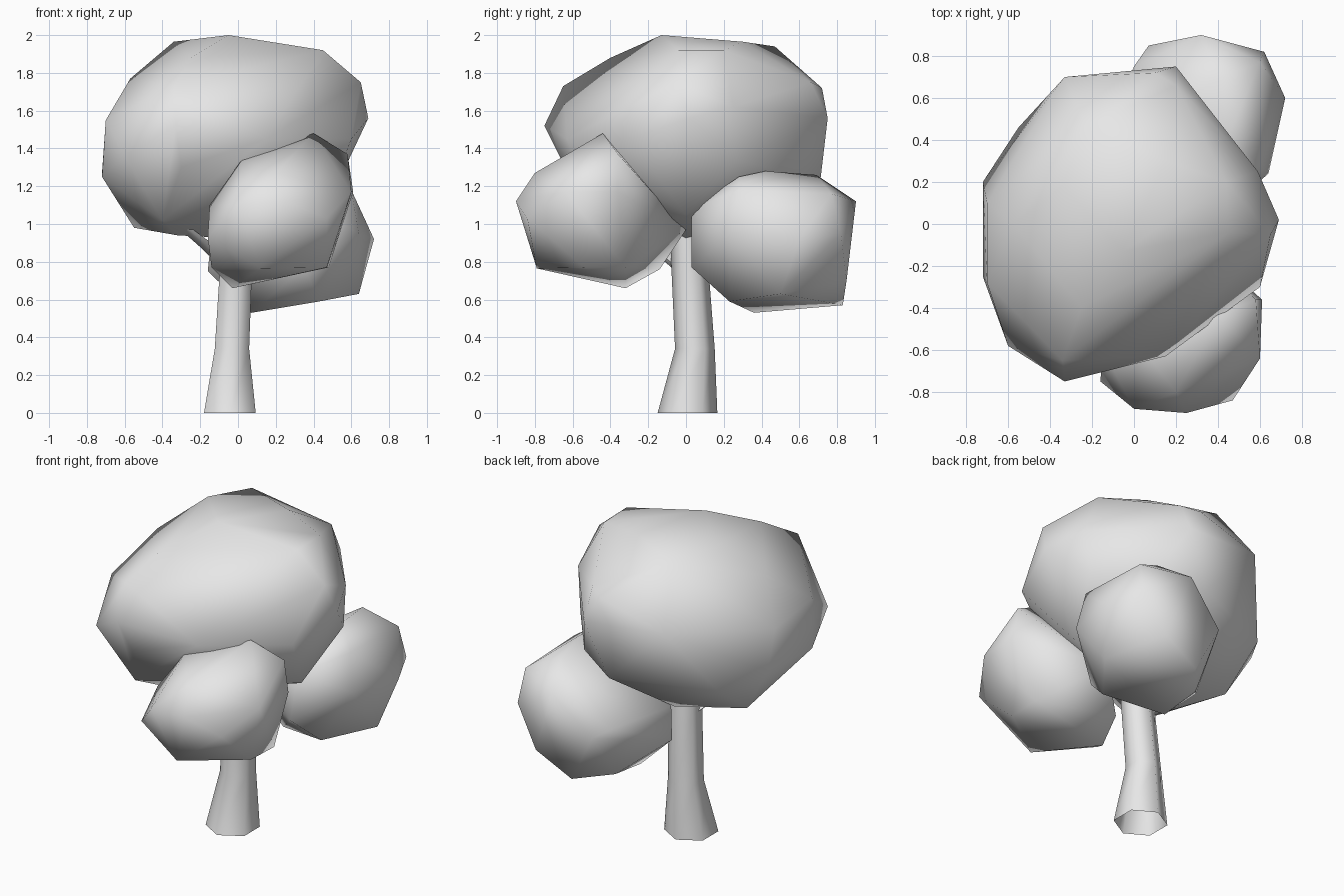
import bpy
import bmesh
import math
from mathutils import Vector

default_cube = bpy.data.objects.get("Cube")
if default_cube:
    bpy.data.objects.remove(default_cube, do_unlink=True)

# One plain clay colour for the whole tree
clay = bpy.data.materials.new("plain_grey")
clay.use_nodes = True
clay.diffuse_color = (0.8, 0.8, 0.8, 1)
clay.node_tree.nodes["Principled BSDF"].inputs["Base Color"].default_value = clay.diffuse_color


def finish(name, bm):
    """Turn a bmesh into a smooth-shaded object."""
    bmesh.ops.recalc_face_normals(bm, faces=bm.faces[:])
    mesh = bpy.data.meshes.new(name)
    bm.to_mesh(mesh)
    bm.free()
    mesh.materials.append(clay)
    obj = bpy.data.objects.new(name, mesh)
    bpy.context.scene.collection.objects.link(obj)
    bpy.ops.object.select_all(action="DESELECT")
    obj.select_set(True)
    bpy.context.view_layer.objects.active = obj
    bpy.ops.object.shade_smooth_by_angle(angle=math.radians(89))
    return obj


def foliage(name, corners):
    """Chunky low-poly leaf mass: the hull around a few corner points."""
    bm = bmesh.new()
    for corner in corners:
        bm.verts.new(corner)
    bmesh.ops.convex_hull(bm, input=bm.verts[:])
    loose = [v for v in bm.verts if not v.link_faces]
    bmesh.ops.delete(bm, geom=loose, context="VERTS")
    return finish(name, bm)


def limb(name, rings, sides=6, phase=30):
    """Open tapered limb lofted through rings of (centre, radius)."""
    bm = bmesh.new()
    turns = [math.radians(phase) + math.tau * i / sides for i in range(sides)]
    loops = []
    for center, radius in rings:
        loops.append([bm.verts.new(Vector(center) + radius * Vector((math.cos(t), math.sin(t), 0)))
                      for t in turns])
    for low, high in zip(loops, loops[1:]):
        for i in range(sides):
            j = (i + 1) % sides
            bm.faces.new((low[i], low[j], high[j], high[i]))
    return finish(name, bm)


# Trunk with a flared foot and a slight bend, and a side branch
limb("trunk", [((-.043, .008, 0), .158), ((-.032, .047, .34), .105),
               ((-.01, .02, .78), .098), ((-.01, 0, 1.1), .085)])
limb("side_branch", [((-.02, 0, .76), .065), ((-.17, -.17, .89), .05),
                     ((-.36, -.37, 1.04), .03)])

# Large upper crown, listed from the top down
foliage("main_crown", [
    (-.05, -.13, 2), (-.34, .18, 1.965), (-.23, .47, 1.94), (.15, .3, 1.965),
    (.44, .2, 1.92), (.45, -.04, 1.92),
    (-.25, -.4, 1.88), (-.57, 0, 1.77), (.2, .66, 1.75), (.65, -.05, 1.75),
    (-.34, -.65, 1.73), (.1, .72, 1.72), (.59, .25, 1.62),
    (-.33, .7, 1.6), (.2, .75, 1.56), (.69, .02, 1.56), (-.7, -.28, 1.55),
    (-.33, -.75, 1.52), (-.7, .1, 1.5), (.15, -.63, 1.45), (.6, -.3, 1.45),
    (-.6, -.58, 1.36), (.56, .27, 1.34), (-.3, -.64, 1.3), (.33, .56, 1.27),
    (-.72, .2, 1.27), (-.72, -.25, 1.25), (-.55, .46, 1.2), (.05, .71, 1.22),
    (.45, 0, 1.05), (-.4, -.47, 1.02), (-.55, .17, .98), (-.32, -.3, .94),
    (-.14, .32, .94), (.05, 0, .92)])

# Lower front leaf mass
foliage("front_foliage", [
    (.4, -.44, 1.48), (.02, -.57, 1.34), (.58, -.36, 1.37), (.2, -.8, 1.27),
    (.25, -.9, 1.12), (0, -.88, 1.1), (.47, -.84, 1.03), (.6, -.64, 1.17),
    (.61, -.36, 1.17), (.47, -.54, .77), (.48, -.32, .77), (.12, -.79, .765),
    (-.03, -.32, .66), (-.15, -.6, 1.1), (-.16, -.75, .93), (-.14, -.5, .77),
    (.2, 0, .97), (.02, -.14, .76)])

# Lower back leaf mass
foliage("back_foliage", [
    (.45, .42, 1.28), (.5, .28, 1.25), (.4, .69, 1.26), (.6, .77, 1.16),
    (.6, .28, 1.18), (.32, .9, 1.12), (.4, .03, 1.08), (.62, .82, .95),
    (.64, .24, .95), (.72, .6, .92), (.07, .85, .88), (0, .75, .92),
    (-.14, .35, .95), (.35, .03, .77), (-.16, .37, .75), (.47, .85, .7),
    (.64, .5, .63), (.43, .23, .59), (.23, .83, .57), (.06, .63, .57),
    (.07, .36, .53)])
